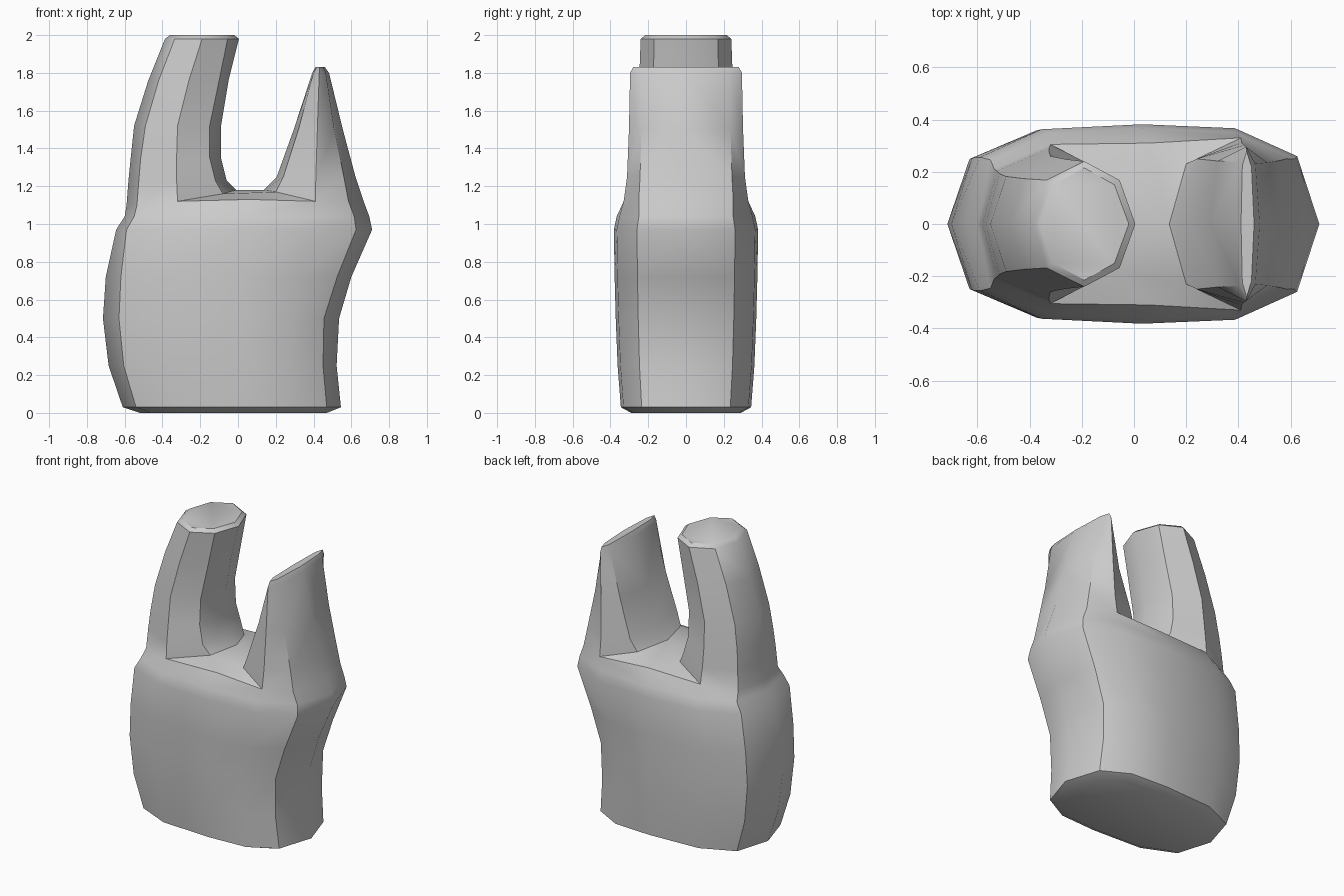
import bpy, bmesh

if "Cube" in bpy.data.objects:
    bpy.data.objects.remove(bpy.data.objects["Cube"])

bm = bmesh.new()


def ring(pts):
    return [bm.verts.new(p) for p in pts]


def bridge(a, b):
    for i in range(len(a) - 1):
        bm.faces.new((a[i], a[i + 1], b[i + 1], b[i]))


# Body: half rings (front side), x_left, x_left_corner, x_right_corner, x_right, depth
def body_ring(z, xl, a, b, xr, y):
    return ring([(xl, 0, z), (a, -.67 * y, z), (a * .6, -.95 * y, z), (.03, -y, z),
                 (b * .62, -.96 * y, z), (b, -.68 * y, z), (xr, 0, z)])


body = [body_ring(*r) for r in (
    (0.0, -.52, -.46, .41, .47, .29),
    (.03, -.61, -.54, .47, .545, .345),
    (.25, -.685, -.605, .45, .522, .362),
    (.50, -.715, -.63, .455, .535, .372),
    (.72, -.70, -.62, .525, .60, .378),
    (.97, -.645, -.59, .625, .71, .382),
    (1.04, -.60, -.55, .615, .695, .367))]
bm.faces.new(body[0][::-1])
for a, b in zip(body, body[1:]):
    bridge(a, b)

# Shoulder splitting into the two prongs, with the saddle between them
saddle = bm.verts.new((.06, -.31, 1.13))
left = ring([(-.59, 0, 1.10), (-.535, -.21, 1.10), (-.32, -.305, 1.12),
             (-.08, -.18, 1.16), (-.01, 0, 1.18)])
right = ring([(.135, 0, 1.18), (.20, -.23, 1.17), (.41, -.33, 1.12),
              (.585, -.25, 1.12), (.665, 0, 1.12)])
top = body[-1]
bridge(top[:3], left[:3])
bridge(top[2:5], [left[2], saddle, right[2]])
bridge(top[4:], right[2:])
bm.faces.new((left[2], saddle, left[3]))
bm.faces.new((saddle, right[2], right[1]))
bm.faces.new((left[4], left[3], saddle, right[1], right[0]))


def prong(base, rows):
    last = base
    for r in rows:
        new = ring(r)
        bridge(last, new)
        last = new
    bm.faces.new(last)


# Curved octagonal prong: z, outer x, outer corner, middle, inner corner, inner x, depth
prong(left, [[(a, 0, z), (b, -.7 * y, z), (c, -y, z), (d, -.7 * y, z), (e, 0, z)]
             for z, a, b, c, d, e, y in (
    (1.23, -.58, -.525, -.325, -.12, -.06, .29),
    (1.35, -.568, -.515, -.325, -.15, -.09, .275),
    (1.52, -.55, -.49, -.32, -.15, -.09, .26),
    (1.76, -.475, -.42, -.26, -.10, -.05, .248),
    (1.98, -.387, -.335, -.19, -.055, .005, .24),
    (2.0, -.36, -.31, -.19, -.075, -.02, .215))])

# Tapered blade: z, inner x, inner corner, middle, outer corner, outer x, depth
prong(right, [[(a, 0, z), (b, -.8 * y, z), (c, -y, z), (d, -.78 * y, z), (e, 0, z)]
              for z, a, b, c, d, e, y in (
    (1.25, .205, .24, .412, .56, .622, .312),
    (1.50, .295, .32, .42, .51, .555, .302),
    (1.80, .393, .40, .43, .465, .482, .296),
    (1.83, .41, .415, .432, .45, .46, .28))])

bmesh.ops.recalc_face_normals(bm, faces=bm.faces)
mesh = bpy.data.meshes.new("forked_block")
bm.to_mesh(mesh)
bm.free()
obj = bpy.data.objects.new("forked_block", mesh)
bpy.context.collection.objects.link(obj)
bpy.context.view_layer.objects.active = obj
obj.select_set(True)

# Mirror front half to the back
m = obj.modifiers.new("mirror", 'MIRROR')
m.use_axis = (False, True, False)
m.use_clip = True
m.merge_threshold = 0.001
bpy.ops.object.modifier_apply(modifier=m.name)

# Dissolve cap seams and make normals consistent
bm = bmesh.new()
bm.from_mesh(mesh)
seams = [e for e in bm.edges if all(abs(v.co.y) < 1e-4 for v in e.verts)
         and len(e.link_faces) == 2 and e.calc_face_angle() < .002]
bmesh.ops.dissolve_edges(bm, edges=seams, use_verts=False)
bmesh.ops.recalc_face_normals(bm, faces=bm.faces)
bm.to_mesh(mesh)
bm.free()
bpy.ops.object.shade_smooth_by_angle(angle=0.66)
